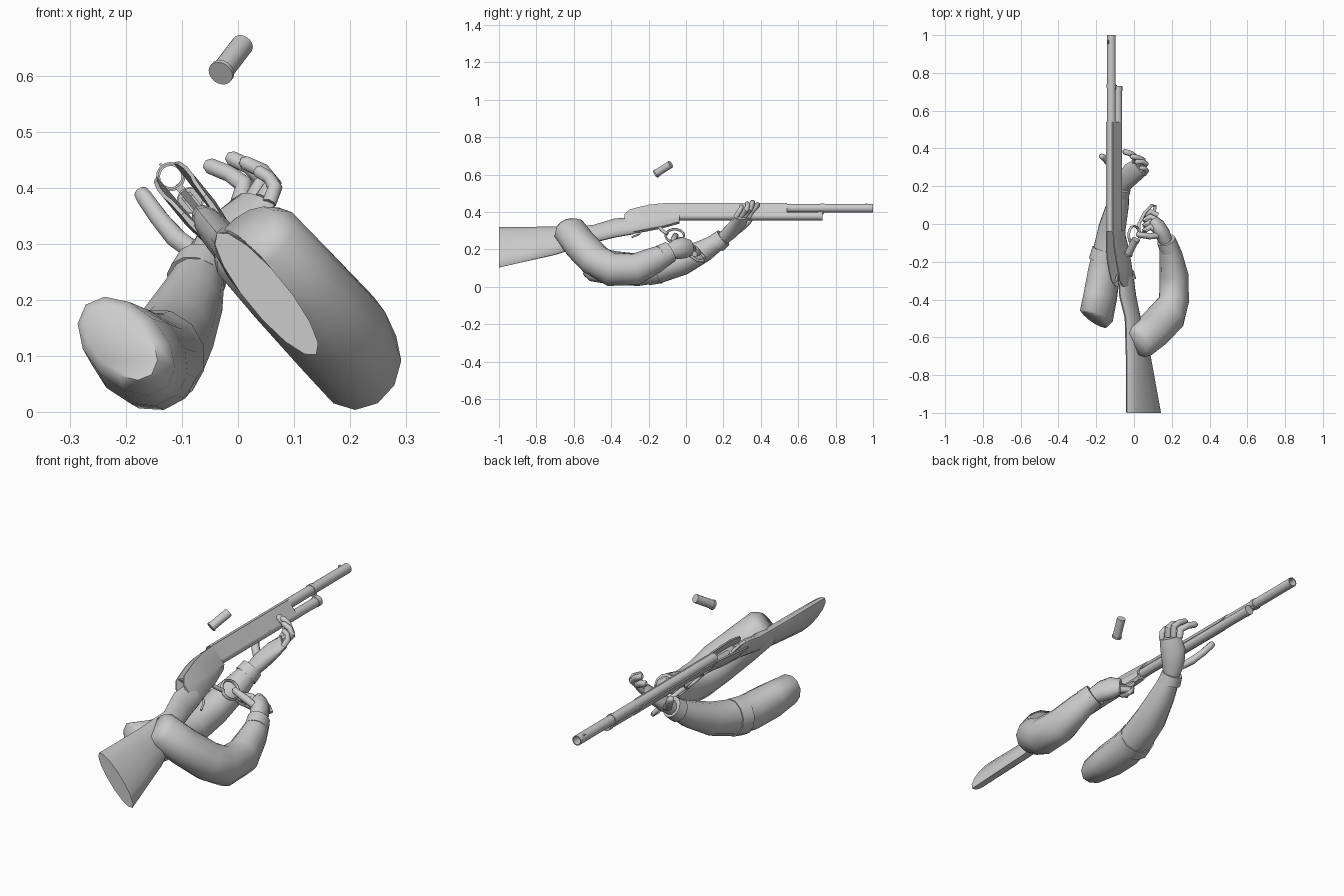
import bpy
import bmesh
from math import cos, sin, tau, radians
from mathutils import Vector

default_cube = bpy.data.objects.get("Cube")
if default_cube:
    bpy.data.objects.remove(default_cube, do_unlink=True)

grey = bpy.data.materials.new("plain_grey")
grey.use_nodes = True
grey.diffuse_color = (.6, .6, .6, 1)
grey.node_tree.nodes["Principled BSDF"].inputs["Base Color"].default_value = grey.diffuse_color

# The gun is rolled about its length: DOWN points to its belly, SIDE to its flank
BORE = Vector((-.12, 0, .42))
DOWN = Vector((.63, 0, -.77)).normalized()
SIDE = Vector((.77, 0, .63)).normalized()


def gun(y, down, side=0):
    """Point measured from the barrel axis in the rolled frame of the gun."""
    return BORE + DOWN * down + SIDE * side + Vector((0, y, 0))


def finish(name, bm, angle=40):
    bmesh.ops.recalc_face_normals(bm, faces=bm.faces)
    mesh = bpy.data.meshes.new(name)
    bm.to_mesh(mesh)
    bm.free()
    mesh.materials.append(grey)
    obj = bpy.data.objects.new(name, mesh)
    bpy.context.collection.objects.link(obj)
    bpy.ops.object.select_all(action='DESELECT')
    bpy.context.view_layer.objects.active = obj
    obj.select_set(True)
    bpy.ops.object.shade_smooth_by_angle(angle=radians(angle))
    return obj


def loft(name, rings, closed=False, angle=40):
    """Skin a list of equally sized rings of points."""
    bm = bmesh.new()
    loops = [[bm.verts.new(p) for p in ring] for ring in rings]
    pairs = list(zip(loops, loops[1:]))
    if closed:
        pairs.append((loops[-1], loops[0]))
    count = len(loops[0])
    for low, high in pairs:
        for i in range(count):
            j = (i + 1) % count
            bm.faces.new((low[i], low[j], high[j], high[i]))
    if not closed:
        bm.faces.new(loops[0])
        bm.faces.new(loops[-1])
    return finish(name, bm, angle)


def sweep(name, stations, across=(0, 0, 1), sides=12, closed=False, angle=50):
    """Limb along stations of (point, radius across, radius through)."""
    points = [Vector(s[0]) for s in stations]
    last = len(points) - 1
    rings = []
    for i, (_, wide, thick) in enumerate(stations):
        if closed:
            tangent = points[(i + 1) % len(points)] - points[i - 1]
        else:
            tangent = points[min(i + 1, last)] - points[max(i - 1, 0)]
        tangent.normalize()
        u = Vector(across)
        u = (u - tangent * u.dot(tangent)).normalized()
        v = tangent.cross(u)
        rings.append([points[i] + u * wide * cos(tau * k / sides) + v * thick * sin(tau * k / sides)
                      for k in range(sides)])
    return loft(name, rings, closed, angle)


def rod(name, start, end, radius, sides=16):
    return sweep(name, [(start, radius, radius), (end, radius, radius)], (.3, .2, 1), sides)


def pipe(name, y_start, y_end, down, outer, inner):
    """Open ended pipe along the gun."""
    def ring(y, r):
        return [gun(y, down + r * cos(tau * k / 20), r * sin(tau * k / 20)) for k in range(20)]
    return loft(name, [ring(y_start, outer), ring(y_end, outer), ring(y_end, inner), ring(y_start, inner)],
                closed=True)


def plate(name, outline, side, thickness):
    """Flat plate from a (y, down) outline, facing the flank of the gun."""
    return loft(name, [[gun(y, d, side + o) for y, d in outline] for o in (-thickness / 2, thickness / 2)])


def finger(name, points, radius):
    shrink = [1, 1.05, .95, .9, .75]
    stations = [(p, radius * f, radius * f) for p, f in zip(points, shrink)]
    end = Vector(points[-1]) + (Vector(points[-1]) - Vector(points[-2])) * .25
    stations.append((end, radius * .45, radius * .45))
    return sweep(name, stations, (.2, 1, .3), sides=8)


# Barrel, magazine tube and the bands that join them
pipe("barrel", -.04, 1, 0, .023, .019)
rod("magazine_tube", gun(-.04, .055), gun(.73, .055), .022)
pipe("barrel_band", .72, .74, 0, .026, .022)
pipe("magazine_band", .705, .73, .055, .024, .018)
plate("band_bridge", [(.715, .018), (.735, .018), (.735, .038), (.715, .038)], 0, .014)
plate("front_sight", [(.95, -.021), (.975, -.021), (.97, -.03), (.96, -.03)], 0, .005)

# Flat forend panels, one on each flank
for label, sign in (("left", 1), ("right", -1)):
    plate(label + "_forend_panel", [(-.04, -.015), (.54, -.015), (.54, .058), (-.04, .058)], sign * .021, .005)

# Receiver: an open topped trough with a rounded belly, tapering into the wrist
trough = []
for y, top, bottom, half in ((-.035, -.014, .1, .026), (-.12, -.01, .13, .03), (-.2, .004, .15, .034),
                             (-.26, .022, .165, .034), (-.3, .034, .172, .031), (-.33, .065, .178, .029)):
    floor = max(.085, top + .01)
    inner = half - .007
    outline = [(top, -half), (floor, -half), (bottom - .015, -half * .75), (bottom, -half * .3)]
    outline += [(d, -s) for d, s in reversed(outline)]
    outline += [(top, inner), (floor, inner * .9), (floor, -inner * .9), (top, -inner)]
    trough.append([gun(y, d, s) for d, s in outline])
loft("receiver", trough)
plate("bolt_carrier", [(-.2, .05), (-.06, .042), (-.06, .09), (-.2, .09)], 0, .02)
plate("hammer", [(-.27, .09), (-.25, .09), (-.275, .045), (-.31, .035), (-.3, .05)], 0, .012)

# Stock: lens shaped sections from the butt to the wrist
stock = []
for y, top, bottom, half in ((-1, .13, .41, .036), (-.85, .13, .365, .036), (-.7, .13, .32, .035),
                             (-.5, .123, .235, .032), (-.38, .075, .198, .03), (-.28, .07, .175, .029)):
    middle, reach = (top + bottom) / 2, (bottom - top) / 2
    stock.append([gun(y, middle - reach * cos(tau * k / 14), half * sin(tau * k / 14)) for k in range(14)])
loft("stock", stock)

# Swung lever: trigger ring and finger loop, with the trigger and its link
trigger_ring = [(gun(-.06 + .05 * cos(tau * k / 14), .19 + .045 * sin(tau * k / 14)), .008, .006) for k in range(14)]
sweep("trigger_ring", trigger_ring, SIDE, 8, closed=True)
loop_path = [(-.06, .235), (0, .23), (.06, .28), (.1, .34), (.095, .365), (.06, .36), (0, .31), (-.05, .26)]
sweep("lever_loop", [(gun(y, d), .01, .007) for y, d in loop_path], SIDE, 8, closed=True)
sweep("lever_link", [(gun(y, d), .01, .009) for y, d in ((-.16, .11), (-.13, .15), (-.1, .18))], SIDE, 8)
sweep("trigger", [(gun(y, d), .005, .005) for y, d in ((-.23, .14), (-.25, .18), (-.29, .2))], SIDE, 8)

# Left arm, bent at the elbow, reaching the lever
sweep("left_sleeve", [((.012, -.635, .322), .06, .07), ((.03, -.622, .302), .083, .095),
                      ((.1, -.565, .225), .086, .098), ((.177, -.485, .142), .088, .1),
                      ((.212, -.4, .092), .09, .08), ((.212, -.27, .093), .085, .076),
                      ((.195, -.16, .145), .07, .06), ((.178, -.09, .18), .053, .046)], angle=65)
sweep("left_cuff", [((.187, -.13, .162), .064, .053), ((.17, -.085, .187), .058, .05)])
sweep("left_palm", [((.172, -.1, .185), .038, .034), ((.15, -.05, .2), .054, .042),
                    ((.125, -.01, .21), .058, .04), ((.1, .025, .21), .042, .026)], (0, .4, -1))
for i in range(4):
    y, z = .055 - i * .027, .175 + i * .021
    finger(f"left_finger_{i + 1}", [(.125, y - .01, z), (.085, y + .01, z + .005), (.055, y - .01, z + .015),
                                    (.06, y - .04, z + .005)], .016)
finger("left_thumb", [(.13, -.06, .23), (.085, -.065, .255), (.05, -.06, .265), (.02, -.055, .275)], .017)

# Right arm, reaching forward below the barrel
sweep("right_sleeve", [((-.208, -.508, .125), .09, .05), ((-.199, -.487, .118), .108, .068),
                       ((-.178, -.38, .1), .1, .08), ((-.158, -.25, .09), .092, .083),
                       ((-.138, -.14, .1), .082, .08), ((-.115, -.02, .135), .073, .075),
                       ((-.086, .1, .195), .06, .06), ((-.068, .18, .247), .045, .045)], (-.7, 0, .7), angle=65)
sweep("right_elbow_fold", [((-.156, -.2, .093), .088, .086), ((-.14, -.14, .1), .086, .084)], (-.7, 0, .7))
sweep("right_cuff", [((-.075, .165, .234), .054, .054), ((-.063, .2, .262), .049, .049)], (-.7, 0, .7))
sweep("right_palm", [((-.065, .19, .25), .036, .033), ((-.04, .235, .29), .052, .036),
                     ((-.005, .275, .335), .058, .032), ((.033, .3, .375), .05, .02)], (-.7, .64, 0))

# Right fingers fan out around the barrel, from index to little finger
finger("right_index", [(.002, .33, .372), (.012, .35, .405), (-.015, .372, .425), (-.05, .383, .439)], .0165)
finger("right_middle", [(.025, .312, .378), (.045, .34, .412), (.02, .352, .438), (-.012, .357, .453)], .0155)
finger("right_ring_finger", [(.043, .294, .378), (.063, .32, .408), (.045, .33, .43), (.012, .328, .445)], .0145)
finger("right_little_finger", [(.055, .265, .372), (.066, .283, .4), (.056, .295, .418), (.035, .296, .43)], .013)
finger("right_thumb", [(-.07, .25, .28), (-.11, .29, .31), (-.14, .33, .345), (-.165, .355, .38),
                       (-.174, .36, .393)], .018)

# Ejected shell floating above the receiver
base, tip = Vector((-.031, -.162, .604)), Vector((.008, -.082, .655))
rod("shell_case", base, tip, .02)
rod("shell_rim", base, base.lerp(tip, .08), .023)
